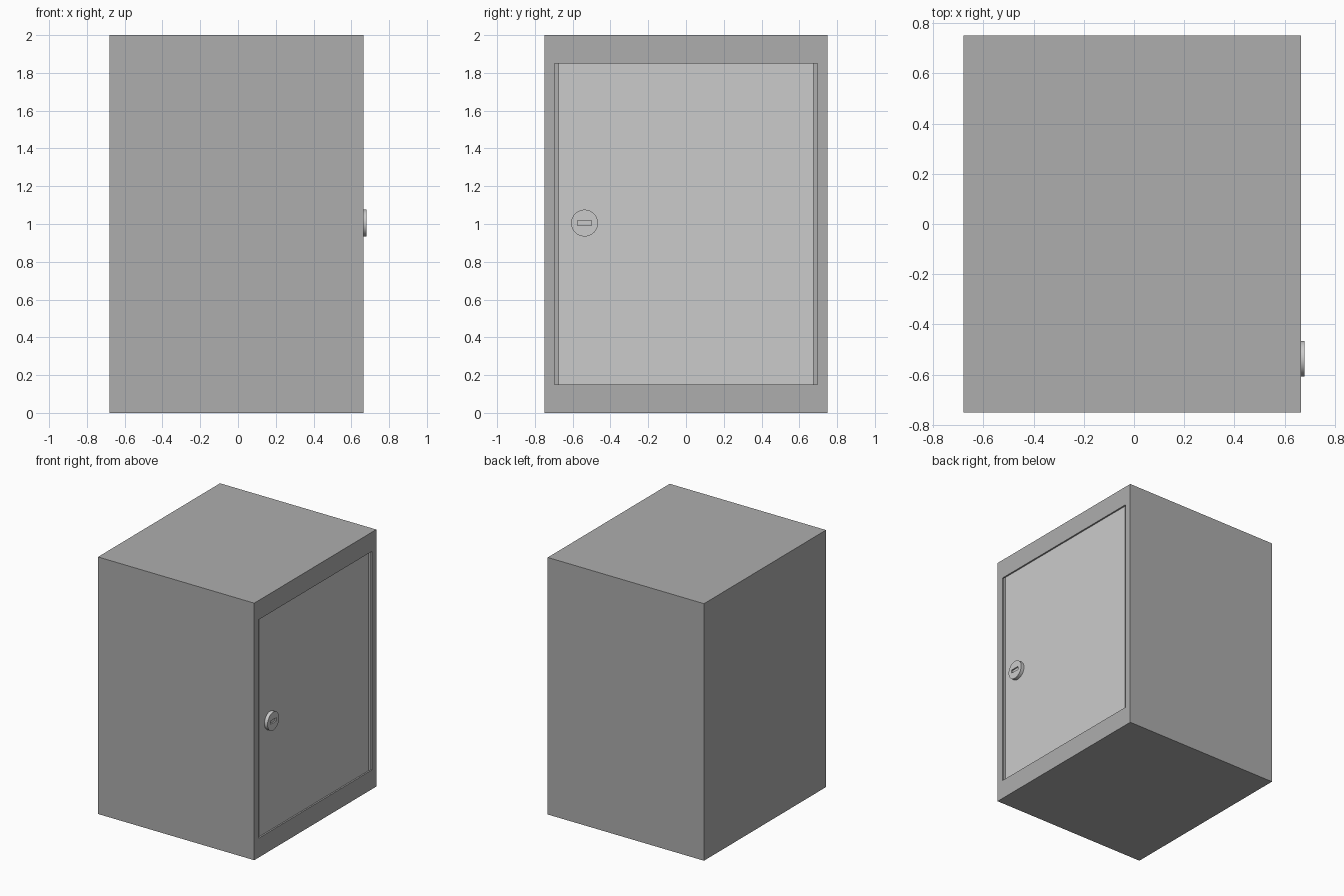
import bpy, bmesh, math

if "Cube" in bpy.data.objects:
    bpy.data.objects.remove(bpy.data.objects["Cube"])

BACK, FRONT, RECESS = -0.68, 0.665, 0.012
LOCK_Y, LOCK_Z = -0.537, 1.005


def material(name, grey):
    m = bpy.data.materials.new(name)
    m.diffuse_color = (grey, grey, grey, 1)
    m.use_nodes = True
    m.node_tree.nodes["Principled BSDF"].inputs["Base Color"].default_value = m.diffuse_color
    return m


def box(name, lo, hi, mat=None):
    bpy.ops.mesh.primitive_cube_add(size=1)
    ob = bpy.context.object
    ob.name = name
    for v in ob.data.vertices:
        v.co = [l if c < 0 else h for c, l, h in zip(v.co, lo, hi)]
    if mat:
        ob.data.materials.append(mat)
    return ob


dark = material("dark_grey", 0.42)

# Cabinet body with a rectangular door opening on the +x side
body = box("cabinet_body", (BACK, -0.75, 0), (FRONT, 0.75, 2), dark)
bm = bmesh.new()
bm.from_mesh(body.data)
face = max(bm.faces, key=lambda f: f.calc_center_median().x)
bmesh.ops.inset_region(bm, faces=[face], thickness=0.075)
for v in face.verts:
    v.co.z = 0.15 if v.co.z < 1 else 1.85
rim = bmesh.ops.extrude_face_region(bm, geom=[face])["geom"]
floor = [g for g in rim if isinstance(g, bmesh.types.BMFace)]
bmesh.ops.translate(bm, vec=(-RECESS, 0, 0),
                    verts=[g for g in rim if isinstance(g, bmesh.types.BMVert)])
if face.is_valid:
    floor.append(face)
bmesh.ops.delete(bm, geom=floor, context="FACES")
bmesh.ops.recalc_face_normals(bm, faces=bm.faces)
bm.to_mesh(body.data)
bm.free()

# Slightly recessed door panel
door_x = FRONT - RECESS
box("door", (door_x - 0.01, -0.675, 0.15), (door_x, 0.675, 1.85))

# Round lock with a key slot
bpy.ops.mesh.primitive_cylinder_add(vertices=48, radius=0.071, depth=0.03,
                                    location=(0.665, LOCK_Y, LOCK_Z),
                                    rotation=(0, math.pi / 2, 0))
lock = bpy.context.object
lock.name = "lock"
cutter = box("slot_cutter", (0.669, LOCK_Y - 0.037, LOCK_Z - 0.013),
             (0.70, LOCK_Y + 0.037, LOCK_Z + 0.013))
cutter.hide_render = True
mod = lock.modifiers.new("key_slot", "BOOLEAN")
mod.operation = "DIFFERENCE"
mod.solver = "EXACT"
mod.object = cutter
bpy.ops.object.select_all(action="DESELECT")
lock.select_set(True)
bpy.context.view_layer.objects.active = lock
bpy.ops.object.modifier_apply(modifier=mod.name)
bpy.data.objects.remove(cutter)
bpy.ops.object.shade_smooth_by_angle(angle=math.radians(30))
